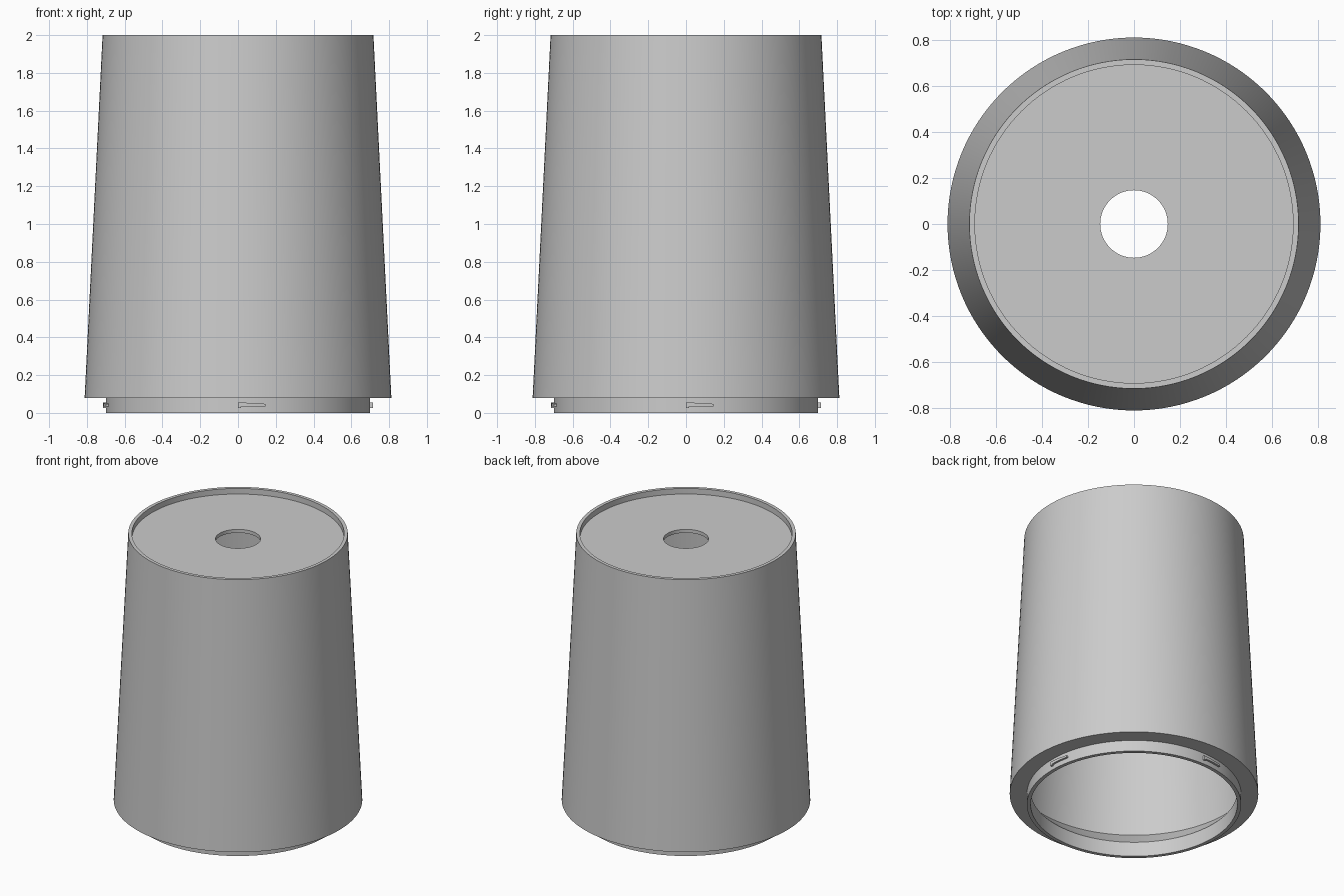
import bpy, bmesh, math

old = bpy.data.objects.get("Cube")
if old:
    bpy.data.objects.remove(old, do_unlink=True)

grey = bpy.data.materials.new("light_grey")
grey.use_nodes = True
colour = (0.6, 0.6, 0.6, 1)
grey.diffuse_color = colour
grey.node_tree.nodes["Principled BSDF"].inputs["Base Color"].default_value = colour


def finish(bm, name, angle):
    """Turn a bmesh into a named, shaded object."""
    bmesh.ops.recalc_face_normals(bm, faces=bm.faces)
    mesh = bpy.data.meshes.new(name)
    bm.to_mesh(mesh)
    bm.free()
    mesh.materials.append(grey)
    obj = bpy.data.objects.new(name, mesh)
    bpy.context.collection.objects.link(obj)
    bpy.ops.object.select_all(action='DESELECT')
    obj.select_set(True)
    bpy.context.view_layer.objects.active = obj
    bpy.ops.object.shade_smooth_by_angle(angle=math.radians(angle))
    return obj


def lathe(name, profile, segments=128):
    """Revolve a closed (radius, z) outline around the z axis."""
    bm = bmesh.new()
    rings = []
    for i in range(segments):
        a = math.tau * i / segments
        rings.append([bm.verts.new((r * math.cos(a), r * math.sin(a), z))
                      for r, z in profile])
    n = len(profile)
    for i in range(segments):
        p, q = rings[i], rings[(i + 1) % segments]
        for j in range(n):
            k = (j + 1) % n
            bm.faces.new((p[j], q[j], q[k], p[k]))
    return finish(bm, name, 25)


# Thin tapered shell: neck, shoulder, outer wall, rim, recessed top, inner funnel
lathe("shade_shell", [
    (0.675, 0), (0.70, 0), (0.70, 0.08), (0.812, 0.08),
    (0.717, 2), (0.693, 2), (0.693, 1.96), (0.147, 1.96),
    (0.147, 1.935), (0.695, 1.935), (0.782, 0.22), (0.675, 0.105),
])


def locking_tab(name, start):
    """Curved lug on the neck: a short hook, then a bar that narrows."""
    bm = bmesh.new()
    # distance along the neck, bottom z, top z
    steps = [(0, 0.026, 0.055), (0.014, 0.026, 0.055), (0.016, 0.034, 0.055),
             (0.06, 0.034, 0.053), (0.1, 0.034, 0.05), (0.145, 0.034, 0.048)]
    rows = []
    for d, low, high in steps:
        a = start + d / 0.7
        rows.append([bm.verts.new((r * math.cos(a), r * math.sin(a), z))
                     for r, z in ((0.69, low), (0.714, low),
                                  (0.714, high), (0.69, high))])
    for p, q in zip(rows, rows[1:]):
        for j in range(4):
            k = (j + 1) % 4
            bm.faces.new((p[j], q[j], q[k], p[k]))
    bm.faces.new(rows[0])
    bm.faces.new(rows[-1])
    return finish(bm, name, 25)


# Four tabs evenly spaced around the neck
for i, side in enumerate(("front", "left", "back", "right")):
    locking_tab("locking_tab_" + side, math.radians(90 * i - 90))
